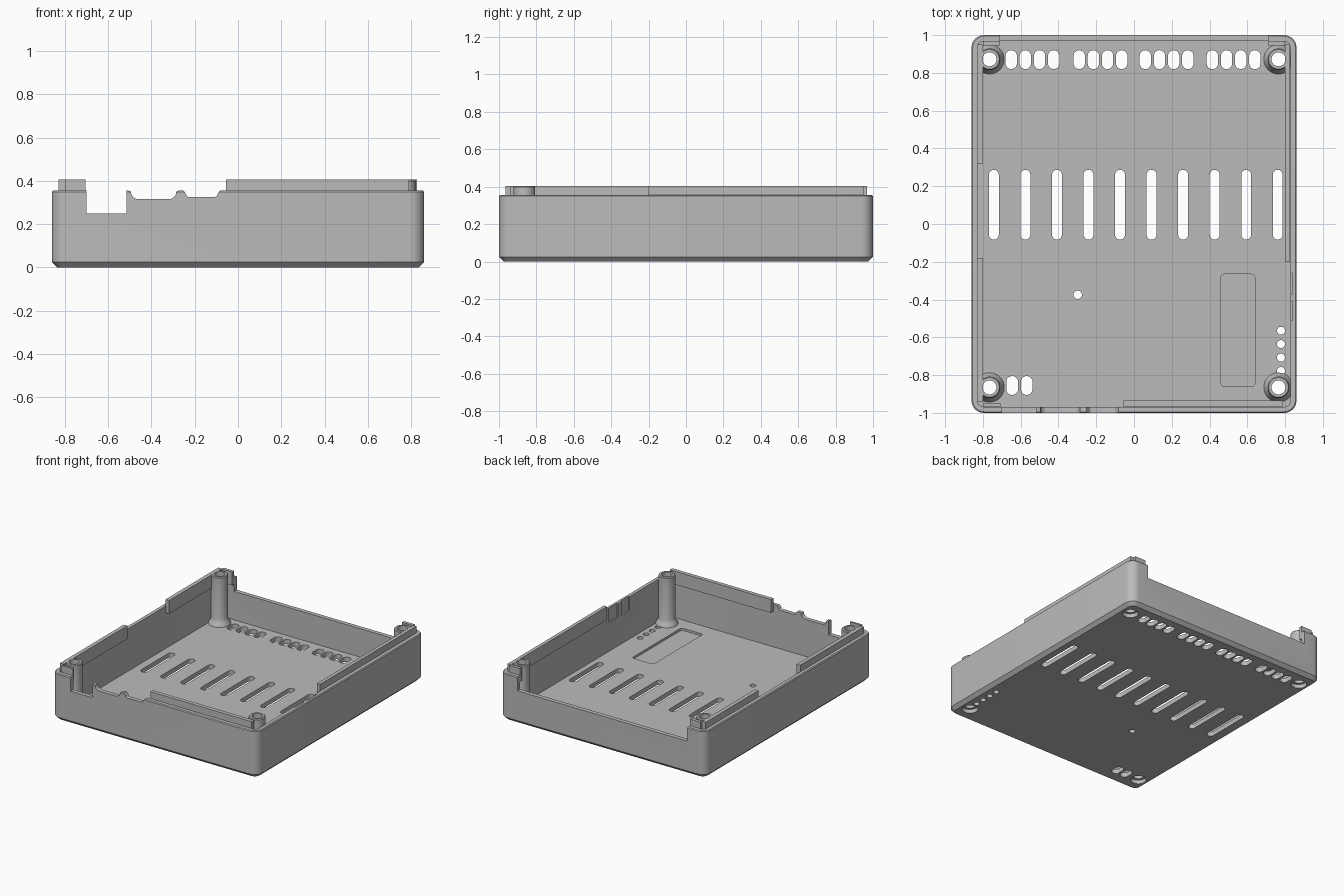
import bpy, bmesh, math

if "Cube" in bpy.data.objects:
    bpy.data.objects.remove(bpy.data.objects["Cube"], do_unlink=True)

grey = bpy.data.materials.new("plain grey plastic")
grey.use_nodes = True
grey.diffuse_color = (0.5, 0.5, 0.5, 1)
grey.node_tree.nodes["Principled BSDF"].inputs["Base Color"].default_value = grey.diffuse_color

FLOOR, RIM, TOP = 0.035, 0.355, 0.405
WALL_X, WALL_Y = 0.83, 0.965


def finish(bm, name):
    bmesh.ops.remove_doubles(bm, verts=bm.verts, dist=1e-5)
    bmesh.ops.recalc_face_normals(bm, faces=bm.faces)
    mesh = bpy.data.meshes.new(name)
    bm.to_mesh(mesh)
    bm.free()
    mesh.materials.append(grey)
    ob = bpy.data.objects.new(name, mesh)
    bpy.context.collection.objects.link(ob)
    return ob


def smooth(ob):
    bpy.ops.object.select_all(action='DESELECT')
    ob.select_set(True)
    bpy.context.view_layer.objects.active = ob
    bpy.ops.object.shade_smooth_by_angle(angle=math.radians(30))


def rounded_rect(cx, cy, hx, hy, r, n=8):
    """Outline points, counterclockwise; a slot or circle when r equals hx."""
    pts = []
    for k, (sx, sy) in enumerate([(1, 1), (-1, 1), (-1, -1), (1, -1)]):
        for i in range(n + 1):
            a = (k + i / n) * math.pi / 2
            p = (cx + sx * (hx - r) + r * math.cos(a),
                 cy + sy * (hy - r) + r * math.sin(a))
            if not pts or math.dist(p, pts[-1]) > 1e-5:
                pts.append(p)
    if math.dist(pts[0], pts[-1]) < 1e-5:
        pts.pop()
    return pts


def loft(bm, loops):
    rings = [[bm.verts.new(p) for p in loop] for loop in loops]
    for a, b in zip(rings, rings[1:]):
        for i in range(len(a)):
            j = (i + 1) % len(a)
            bm.faces.new((a[i], a[j], b[j], b[i]))
    bm.faces.new(rings[0][::-1])
    bm.faces.new(rings[-1])


def prism_z(bm, outline, z0, z1):
    loft(bm, [[(x, y, z) for x, y in outline] for z in (z0, z1)])


def prism_y(bm, outline, y0, y1):
    loft(bm, [[(x, y, z) for x, z in outline] for y in (y0, y1)])


def box(bm, x0, x1, y0, y1, z0, z1):
    prism_z(bm, [(x0, y0), (x1, y0), (x1, y1), (x0, y1)], z0, z1)


# Tray: outer skin with bottom chamfer, rim, then inner skin down to the floor
bm = bmesh.new()
sections = [(0.025, 0), (0, 0.025), (0, RIM - 0.006), (0.006, RIM), (0.032, RIM), (0.032, FLOOR)]
loft(bm, [[(x, y, z) for x, y in rounded_rect(0, 0, 0.86 - d, 1 - d, 0.065 - d)]
          for d, z in sections])
tray = finish(bm, "case_tray")

# Cutter holding every opening
posts = [(sx * 0.765, y) for sx in (-1, 1) for y in (-0.865, 0.872)]
bm = bmesh.new()


def floor_hole(x, y, hx, hy, z0=-0.1, z1=0.12, r=None):
    prism_z(bm, rounded_rect(x, y, hx, hy, r or hx), z0, z1)


for i in range(10):                                   # long vents
    floor_hole(-0.742 + i * 0.167, 0.102, 0.026, 0.185)
for start in (-0.65, -0.29, 0.06, 0.415):             # back vents
    for i in range(4):
        floor_hole(start + i * 0.075, 0.87, 0.03, 0.05)
for x in (-0.645, -0.568):                            # front vents
    floor_hole(x, -0.855, 0.031, 0.05)
floor_hole(-0.298, -0.375, 0.022, 0.022)              # reset hole
for i in range(4):                                    # indicator holes
    floor_hole(0.778, -0.565 - i * 0.071, 0.021, 0.021)
for x, y in posts:                                    # screw head bores
    floor_hole(x, y, 0.055, 0.055)
floor_hole(0.55, -0.563, 0.09, 0.297, 0.018, 0.12, 0.02)   # label recess

box(bm, -0.71, 0.71, 0.9, 1.1, 0.25, 0.5)             # back opening
box(bm, -0.70, -0.515, -1.1, -0.9, 0.25, 0.5)         # front socket notch
for x0, x1, z, r in ((-0.495, -0.285, 0.315, 0.035), (-0.24, -0.095, 0.325, 0.015)):
    arc = [(math.cos(a), math.sin(a)) for a in [i * math.pi / 12 for i in range(7)]]
    left = [(x0 + r - r * c, z + r - r * s) for c, s in arc]
    right = [(x1 - r + r * c, z + r - r * s) for c, s in arc[::-1]]
    prism_y(bm, left + right + [(x1 + 0.012, RIM), (x1 + 0.012, 0.5),
                                (x0 - 0.012, 0.5), (x0 - 0.012, RIM)], -1.1, -0.9)
for y0, y1 in ((-0.37, -0.26), (-0.51, -0.41)):       # side wall reliefs
    box(bm, 0.8, 0.838, y0, y1, 0.25, 0.5)
cutter = finish(bm, "opening_cutter")
cutter.hide_render = True

mod = tray.modifiers.new("openings", 'BOOLEAN')
mod.operation = 'DIFFERENCE'
mod.solver = 'EXACT'
mod.object = cutter
bpy.context.view_layer.objects.active = tray
bpy.ops.object.modifier_apply(modifier=mod.name)
bpy.data.objects.remove(cutter, do_unlink=True)
smooth(tray)

# Screw posts: turned tubes with a flared foot
profile = [(0.037, 0.03), (0.056, 0.03), (0.078, FLOOR), (0.074, 0.048), (0.064, 0.062),
           (0.057, 0.085), (0.057, TOP - 0.006), (0.052, TOP), (0.037, TOP)]
STEPS = 32
for n, (px, py) in enumerate(posts):
    bm = bmesh.new()
    rings = []
    for i in range(STEPS):
        a = 2 * math.pi * i / STEPS
        rings.append([bm.verts.new((px + r * math.cos(a), py + r * math.sin(a), z))
                      for r, z in profile])
    for i in range(STEPS):
        a, b = rings[i], rings[(i + 1) % STEPS]
        for j in range(len(profile)):
            k = (j + 1) % len(profile)
            bm.faces.new((a[j], b[j], b[k], a[k]))
    smooth(finish(bm, "screw_post_%d" % (n + 1)))

# Locating lips standing inside the rim
LOW, T = 0.305, 0.03
inner_x, inner_y = WALL_X - T, WALL_Y - T
lips = {
    "right_lip_back": (-WALL_X, -inner_x, 0.32, 0.95),
    "right_lip_front": (-WALL_X, -inner_x, -0.94, -0.18),
    "left_lip": (inner_x, WALL_X - 0.003, -0.2, 0.95),
    "front_lip": (-0.055, 0.79, -WALL_Y, -inner_y),
    "front_corner_lip": (-0.8, -0.705, -WALL_Y, -inner_y - 0.015),
    "back_corner_lip_right": (-0.8, -0.71, inner_y + 0.01, WALL_Y + 0.004),
    "back_corner_lip_left": (0.71, 0.8, inner_y + 0.01, WALL_Y + 0.004),
}
for name, (x0, x1, y0, y1) in lips.items():
    bm = bmesh.new()
    box(bm, x0, x1, y0, y1, LOW, TOP)
    finish(bm, name)
